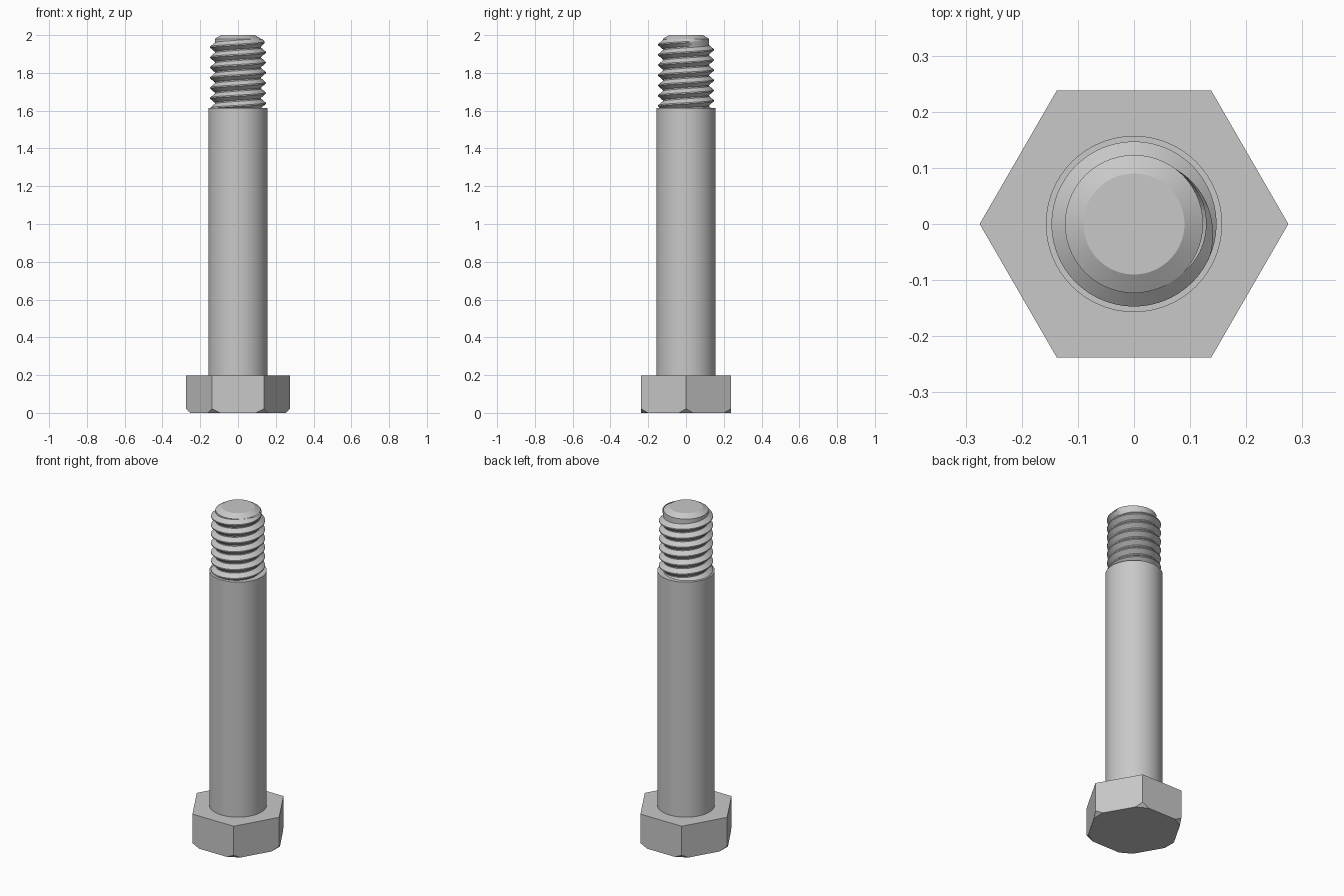
import bpy, bmesh, math
from mathutils import Vector

cube = bpy.data.objects.get("Cube")
if cube:
    bpy.data.objects.remove(cube, do_unlink=True)

steel = bpy.data.materials.new("grey steel")
steel.use_nodes = True
GREY = (0.58, 0.58, 0.58, 1)
steel.diffuse_color = GREY
steel.node_tree.nodes["Principled BSDF"].inputs["Base Color"].default_value = GREY


def finish(name, bm, smooth=True):
    bmesh.ops.recalc_face_normals(bm, faces=bm.faces)
    mesh = bpy.data.meshes.new(name)
    bm.to_mesh(mesh)
    bm.free()
    mesh.materials.append(steel)
    obj = bpy.data.objects.new(name, mesh)
    bpy.context.collection.objects.link(obj)
    if smooth:
        bpy.ops.object.select_all(action='DESELECT')
        obj.select_set(True)
        bpy.context.view_layer.objects.active = obj
        bpy.ops.object.shade_smooth_by_angle(angle=math.radians(30))
    return obj


def frustum(name, z0, z1, r0, r1, sides=96):
    bm = bmesh.new()
    bmesh.ops.create_cone(bm, cap_ends=True, segments=sides,
                          radius1=r0, radius2=r1, depth=z1 - z0)
    bmesh.ops.translate(bm, verts=bm.verts, vec=(0, 0, (z0 + z1) / 2))
    return finish(name, bm)


# Hexagonal head with its lower corners trimmed
HEAD_R, HEAD_H, TRIM = 0.275, 0.197, 0.022
bm = bmesh.new()
rings = []
for z in (0, HEAD_H):
    rings.append([bm.verts.new((HEAD_R * math.cos(i * math.pi / 3),
                                HEAD_R * math.sin(i * math.pi / 3), z)) for i in range(6)])
bm.faces.new(rings[0][::-1])
bm.faces.new(rings[1])
for i in range(6):
    k = (i + 1) % 6
    bm.faces.new((rings[0][i], rings[0][k], rings[1][k], rings[1][i]))
for i in range(6):
    a = i * math.pi / 3
    out = Vector((math.cos(a), math.sin(a), 0))
    cut = bmesh.ops.bisect_plane(bm, geom=bm.verts[:] + bm.edges[:] + bm.faces[:],
                                 plane_co=out * (HEAD_R - TRIM),
                                 plane_no=out - Vector((0, 0, 1)), clear_outer=True)
    edges = [e for e in cut["geom_cut"] if isinstance(e, bmesh.types.BMEdge)]
    bmesh.ops.holes_fill(bm, edges=[e for e in bm.edges if e.is_boundary] or edges, sides=0)
finish("hex_head", bm, smooth=False)

# Plain shank and chamfered tip
frustum("shank", HEAD_H, 1.615, 0.157, 0.157)
ROOT, CREST = 0.123, 0.147
Z_LOW, Z_HIGH = 1.60, 1.98
frustum("tip", Z_HIGH, 2.0, ROOT, 0.09)

# Right-handed thread that fades out near the tip
PITCH, CREST_Z = 0.054, 1.963
SIDES = 96
STEPS = (-0.44, -0.06, 0.06, 0.44)


def thread_radius(angle, z):
    turns = (z - CREST_Z) / PITCH - angle / math.tau
    n = round(turns)
    d = abs(turns - n)
    height = min(1, max(0, (0.44 - d) / 0.38))
    fade = min(1, max(0, (0.9 - angle - math.tau * n) / 1.3))
    return ROOT + (CREST - ROOT) * height * fade


bm = bmesh.new()
points = {}


def thread_vert(j, turn):
    angle = -math.pi + math.tau * j / SIDES
    z = CREST_Z + PITCH * (turn + angle / math.tau)
    z = min(Z_HIGH, max(Z_LOW, z))
    key = (j % SIDES, round(z, 5))
    if key not in points:
        r = thread_radius(angle, z)
        points[key] = bm.verts.new((r * math.cos(angle), r * math.sin(angle), z))
    return points[key]


rows = [n + s for n in range(-9, 4) for s in STEPS]
for j in range(SIDES):
    for low, high in zip(rows, rows[1:]):
        corners = [thread_vert(j, low), thread_vert(j + 1, low),
                   thread_vert(j + 1, high), thread_vert(j, high)]
        corners = list(dict.fromkeys(corners))
        if len(corners) > 2:
            bm.faces.new(corners)
finish("thread", bm)
